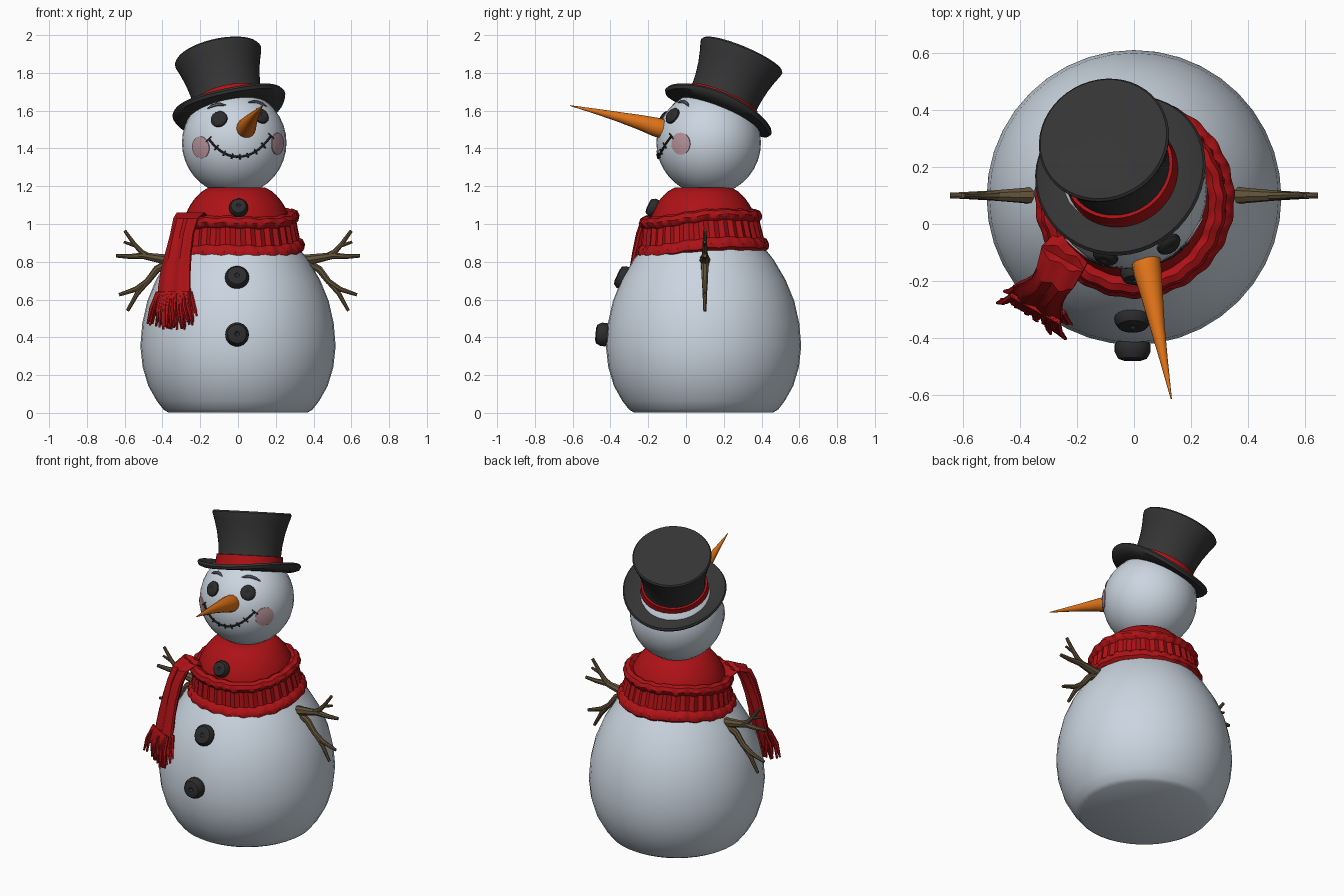
import bpy, bmesh, math, random
from mathutils import Vector, Matrix

if "Cube" in bpy.data.objects:
    bpy.data.objects.remove(bpy.data.objects["Cube"])

random.seed(4)
TAU = 2 * math.pi


def material(name, r, g, b):
    m = bpy.data.materials.new(name)
    m.diffuse_color = (r, g, b, 1)
    m.use_nodes = True
    m.node_tree.nodes["Principled BSDF"].inputs["Base Color"].default_value = m.diffuse_color
    return m


SNOW = material("snow", 0.60, 0.67, 0.75)
RED = material("scarf red", 0.42, 0.006, 0.008)
BLACK = material("hat black", 0.035, 0.035, 0.036)
COAL = material("coal", 0.025, 0.025, 0.027)
ORANGE = material("carrot orange", 0.78, 0.18, 0.01)
WOOD = material("twig brown", 0.12, 0.085, 0.042)
PINK = material("cheek pink", 0.50, 0.30, 0.34)
GREY = material("brow grey", 0.14, 0.15, 0.19)


def add_loft(bm, rings, loop=False):
    """Skin a list of point rings; cap the ends unless the rings loop."""
    vs = [[bm.verts.new(p) for p in ring] for ring in rings]
    n = len(vs[0])
    for i in range(len(vs) if loop else len(vs) - 1):
        a, b = vs[i], vs[(i + 1) % len(vs)]
        for j in range(n):
            bm.faces.new((a[j], a[(j + 1) % n], b[(j + 1) % n], b[j]))
    if not loop:
        bm.faces.new(vs[0])
        bm.faces.new(vs[-1])


def finish(name, bm, mats, matrix=None, angle=40):
    bmesh.ops.recalc_face_normals(bm, faces=bm.faces)
    me = bpy.data.meshes.new(name)
    bm.to_mesh(me)
    bm.free()
    ob = bpy.data.objects.new(name, me)
    bpy.context.collection.objects.link(ob)
    for m in mats:
        me.materials.append(m)
    if matrix:
        ob.matrix_world = matrix
    bpy.ops.object.select_all(action='DESELECT')
    ob.select_set(True)
    bpy.context.view_layer.objects.active = ob
    bpy.ops.object.shade_smooth_by_angle(angle=math.radians(angle))
    return ob


def lathe(name, profile, mats, matrix, steps=40, loop=False, warp=None, rule=None):
    """Spin an (r, z) profile about local z."""
    bm = bmesh.new()
    rings = []
    for r, z in profile:
        ring = [Vector((max(r, 0.001) * math.cos(TAU * k / steps),
                        max(r, 0.001) * math.sin(TAU * k / steps), z)) for k in range(steps)]
        rings.append([warp(p) for p in ring] if warp else ring)
    add_loft(bm, rings, loop)
    if rule:
        for f in bm.faces:
            f.material_index = rule(f.calc_center_median())
    return finish(name, bm, mats, matrix)


def add_tube(bm, pts, radii, sides=7):
    pts = [Vector(p) for p in pts]
    rings = []
    for i, p in enumerate(pts):
        t = (pts[min(i + 1, len(pts) - 1)] - pts[max(i - 1, 0)]).normalized()
        u = t.cross(Vector((0.3, 0.9, 0.2))).normalized()
        v = t.cross(u)
        rings.append([p + radii[i] * (u * math.cos(TAU * k / sides) + v * math.sin(TAU * k / sides))
                      for k in range(sides)])
    add_loft(bm, rings)


def aim(loc, direction):
    rot = Vector(direction).to_track_quat('Z', 'Y').to_matrix().to_4x4()
    return Matrix.Translation(loc) @ rot


def at(x, y, z):
    return Matrix.Translation((x, y, z))


# body: rounded snowball flattened at the ground
lathe("body", [(0, 0), (0.37, 0), (0.395, 0.015), (0.43, 0.06), (0.475, 0.14), (0.505, 0.24),
               (0.517, 0.35), (0.507, 0.47), (0.48, 0.59), (0.435, 0.7), (0.37, 0.81),
               (0.29, 0.91), (0, 0.96)], [SNOW], at(0, 0.093, 0.003))

# neck: red dome between body and head
lathe("neck", [(0.29 * math.cos(a), 0.29 * math.sin(a)) for a in
               [math.radians(d) for d in range(-10, 56, 6)]] + [(0.15, 0.243), (0, 0.243)],
      [RED], at(-0.005, 0.09, 0.95))

# head
HEAD, HR = Vector((-0.02, 0.12, 1.43)), 0.277
bm = bmesh.new()
bmesh.ops.create_uvsphere(bm, u_segments=32, v_segments=18, radius=HR)
finish("head", bm, [SNOW], at(*HEAD))


def on_head(x, z, lift=0.0):
    dx, dz = x - HEAD.x, z - HEAD.z
    n = Vector((dx, -math.sqrt(max(HR * HR - dx * dx - dz * dz, 0.0)), dz)).normalized()
    return HEAD + n * (HR + lift), n


# eyes and buttons: flattened coal lumps with a dimple
def lump(name, loc, n, r, h):
    lathe(name, [(0, -h), (0.7 * r, -h), (r, -0.3 * h), (r, 0.3 * h), (0.8 * r, 0.85 * h),
                 (0.5 * r, h), (0.2 * r, 0.95 * h), (0.1 * r, 0.75 * h), (0, 0.7 * h)],
          [COAL], aim(loc, n), 18)


for side, x, z in (("left", -0.10, 1.555), ("right", 0.122, 1.572)):
    lump(side + "_eye", *on_head(x, z), 0.045, 0.018)
lump("top_button", (0.003, -0.172, 1.085), (0, -0.9, 0.42), 0.05, 0.033)
lump("middle_button", (-0.005, -0.332, 0.715), (0, -0.9, 0.42), 0.064, 0.036)
lump("bottom_button", (-0.005, -0.436, 0.415), (0, -1, 0.08), 0.063, 0.043)

# cheeks: thin domed plates lying on the head
for side, x, z in (("left", -0.20, 1.405), ("right", 0.213, 1.425)):
    cap = [((HR + 0.004) * math.sin(a), (HR + 0.004) * math.cos(a))
           for a in (0, 0.07, 0.14, 0.21)]
    lathe(side + "_cheek", cap + [(HR * math.sin(0.21), HR * math.cos(0.21) - 0.004)],
          [PINK], aim(HEAD, on_head(x, z)[1]), 24)

# brows
bm = bmesh.new()
for x0, x1, z0, z1 in ((-0.16, -0.065, 1.61, 1.628), (0.055, 0.15, 1.643, 1.622)):
    pts = [on_head(x0 + (x1 - x0) * t, z0 + (z1 - z0) * t + 0.012 * math.sin(math.pi * t), 0.002)[0]
           for t in (0, 0.25, 0.5, 0.75, 1)]
    add_tube(bm, pts, [0.003, 0.009, 0.01, 0.009, 0.003])
finish("brows", bm, [GREY])

# stitched smile
bm = bmesh.new()
smile = []
for i in range(17):
    s = -1 + i / 8
    smile.append((0.01 + 0.163 * s, 1.357 + 0.1 * abs(s) ** 2.2 + 0.008 * s))
add_tube(bm, [on_head(x, z, 0.002)[0] for x, z in smile], [0.006] * 17)
for i in range(0, 17, 2):
    x, z = smile[i]
    dx = -0.013 * (i - 8) / 8
    add_tube(bm, [on_head(x - dx, z - 0.013, 0.004)[0], on_head(x + dx, z + 0.013, 0.004)[0]],
             [0.005, 0.004], 5)
finish("mouth", bm, [COAL])

# carrot nose
bm = bmesh.new()
add_tube(bm, [(0.035, -0.09, 1.495), (0.04, -0.12, 1.502), (0.047, -0.165, 1.515),
              (0.063, -0.25, 1.54), (0.082, -0.36, 1.568), (0.105, -0.48, 1.597),
              (0.131, -0.614, 1.627)], [0.045, 0.052, 0.05, 0.039, 0.026, 0.014, 0.002], 14)
finish("nose", bm, [ORANGE])

# hat: tilted flared crown, red band and a brim curled up at the sides
def curl(p):
    r = math.hypot(p.x, p.y)
    if r > 0.2:
        p.z += 0.035 * ((r - 0.2) / 0.1) ** 2 * (p.x / r) ** 2
    return p


axis = Vector((-0.2, 0.38, 0.9)).normalized()
zq = Vector((0, 0, 1)).rotation_difference(axis).to_matrix().to_4x4()
hat = at(-0.04, 0.17, 1.592) @ zq
lathe("hat_brim", [(0, -0.012), (0.2, -0.012), (0.26, -0.014), (0.296, -0.012), (0.305, 0.002),
                   (0.298, 0.016), (0.26, 0.014), (0.19, 0.014), (0, 0.014)],
      [BLACK], hat, 48, warp=curl)
lathe("hat_crown", [(0.192, 0), (0.183, 0.07), (0.188, 0.14), (0.2, 0.21), (0.216, 0.27),
                    (0.231, 0.315), (0.233, 0.327), (0.226, 0.336), (0.15, 0.336), (0, 0.33)],
      [BLACK], hat, 48)
lathe("hat_band", [(0.185, 0.01), (0.202, 0.012), (0.198, 0.04), (0.195, 0.078), (0.18, 0.08)],
      [RED], hat, 48)

# scarf wrap: ribbed ring with rolled rims
def knit(p):
    r, a = math.hypot(p.x, p.y), math.atan2(p.y, p.x)
    rib = 0.006 * math.sin(36 * a) if abs(p.z) < 0.055 and r > 0.29 else 0.003 * math.sin(23 * a)
    k = (r + rib) / r
    return Vector((p.x * k, p.y * k, p.z + 0.008 * math.sin(3 * a + 1) + 0.003 * math.sin(17 * a)))


lathe("scarf_wrap", [(0.25, 0.06), (0.265, 0.095), (0.29, 0.108), (0.315, 0.098), (0.326, 0.075),
                     (0.318, 0.055), (0.305, 0.045), (0.312, 0), (0.32, -0.045), (0.336, -0.055),
                     (0.35, -0.078), (0.348, -0.1), (0.33, -0.115), (0.3, -0.105), (0.25, -0.06)],
      [RED], at(0, 0.083, 0.952) @ Matrix.Rotation(0.075, 4, 'X') @ Matrix.Rotation(-0.03, 4, 'Y'),
      144, loop=True, warp=knit)

# scarf tail: folded ribbon hanging over the wrap
W, N = Vector((0.87, -0.49, 0)), Vector((-0.49, -0.87, 0))
bm = bmesh.new()
rings = []
for x, y, z, w, t in ((-0.215, -0.07, 1.02, 0.075, 0.02), (-0.25, -0.12, 1.06, 0.085, 0.025),
                      (-0.275, -0.185, 1.03, 0.075, 0.035), (-0.295, -0.215, 0.95, 0.07, 0.035),
                      (-0.315, -0.235, 0.85, 0.078, 0.032), (-0.33, -0.25, 0.75, 0.09, 0.03),
                      (-0.337, -0.265, 0.66, 0.098, 0.032), (-0.337, -0.28, 0.6, 0.1, 0.028),
                      (-0.338, -0.295, 0.52, 0.1, 0.018)):
    rings.append([Vector((x, y, z)) + W * w * math.cos(a) +
                  N * t * math.sin(a) * (1 + 0.3 * math.cos(6 * a))
                  for a in [TAU * k / 28 for k in range(28)]])
add_loft(bm, rings)
finish("scarf_tail", bm, [RED])

# fringe strands
bm = bmesh.new()
for i in range(44):
    s, d = -1 + 2 * (i // 2) / 21, (i % 2) * 0.045 - 0.02
    top = Vector((-0.337, -0.278, 0.64)) + W * 0.092 * s + N * d * 0.8
    low = Vector((-0.337, -0.305, 0.455 + 0.02 * s * s)) + W * 0.135 * s + N * d
    low += Vector([random.uniform(-0.018, 0.018) for _ in range(3)])
    mid = top.lerp(low, 0.5) + N * 0.012
    add_tube(bm, [top, mid, low], [0.009, 0.011, 0.006], 6)
finish("scarf_fringe", bm, [RED])

# arms: forked twigs, mirrored
for side, sx in (("left", -1), ("right", 1)):
    bm = bmesh.new()
    for branch, radii in (
            (((0.24, 0.79), (0.34, 0.805), (0.43, 0.82), (0.5, 0.832), (0.57, 0.828), (0.645, 0.832)),
             (0.036, 0.032, 0.024, 0.018, 0.014, 0.01)),
            (((0.46, 0.825), (0.51, 0.85), (0.55, 0.895), (0.6, 0.965)),
             (0.016, 0.015, 0.012, 0.009)),
            (((0.545, 0.885), (0.605, 0.905)), (0.01, 0.007)),
            (((0.35, 0.8), (0.43, 0.76), (0.48, 0.695), (0.54, 0.655), (0.63, 0.625)),
             (0.024, 0.02, 0.017, 0.014, 0.009)),
            (((0.475, 0.7), (0.535, 0.63), (0.585, 0.54)), (0.015, 0.013, 0.009))):
        add_tube(bm, [(sx * x, 0.1, z) for x, z in branch], radii, 8)
    finish(side + "_arm", bm, [WOOD])
